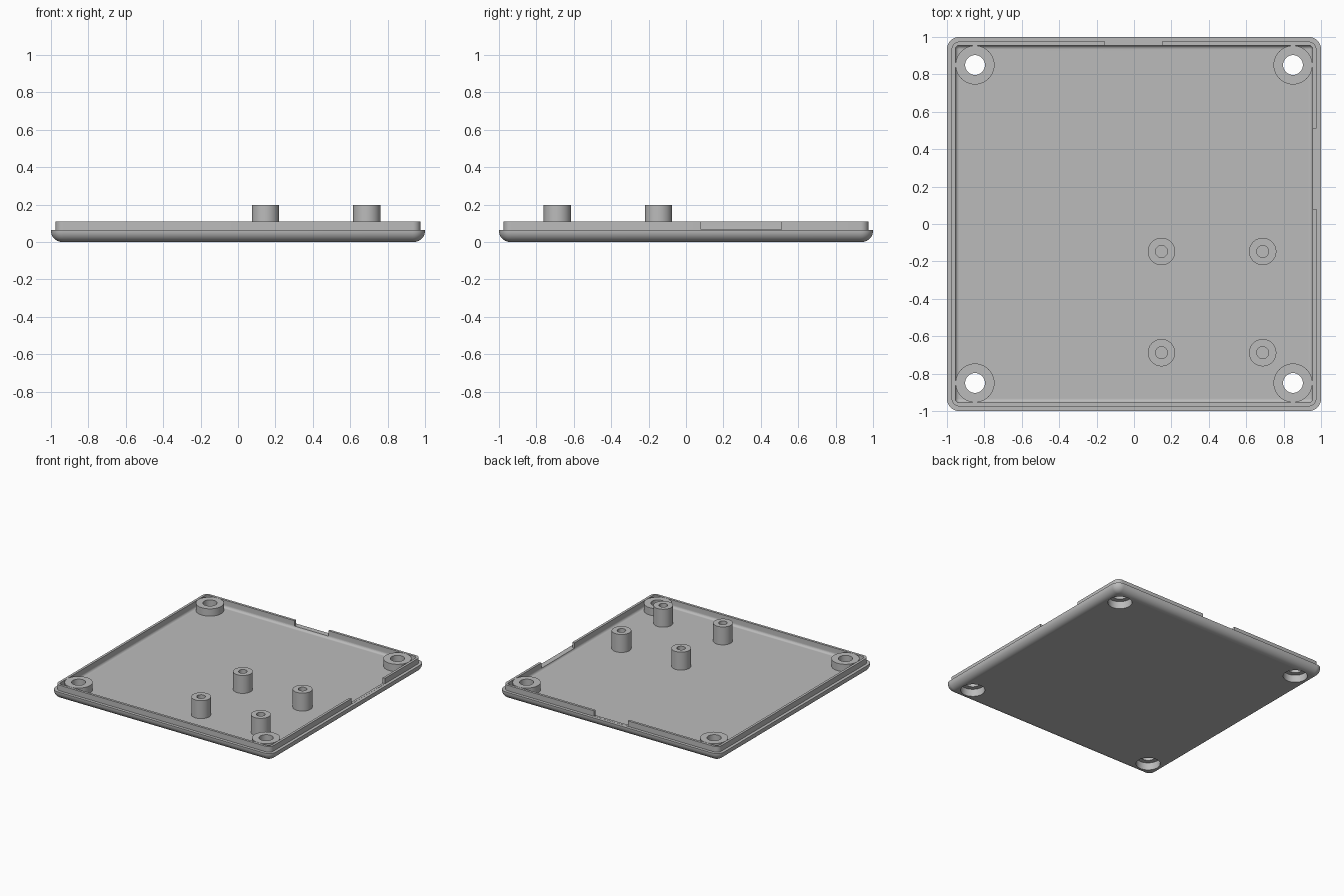
import bpy, bmesh, math
from mathutils import Vector

cube = bpy.data.objects.get("Cube")
if cube:
    bpy.data.objects.remove(cube, do_unlink=True)

GREY = (0.5, 0.5, 0.5, 1)
mat = bpy.data.materials.new("plain grey")
mat.use_nodes = True
mat.diffuse_color = GREY
mat.node_tree.nodes["Principled BSDF"].inputs["Base Color"].default_value = GREY

FLOOR, RIM, TOP = 0.05, 0.065, 0.11


def make_object(name, bm):
    bmesh.ops.recalc_face_normals(bm, faces=bm.faces)
    mesh = bpy.data.meshes.new(name)
    bm.to_mesh(mesh)
    bm.free()
    mesh.materials.append(mat)
    obj = bpy.data.objects.new(name, mesh)
    bpy.context.collection.objects.link(obj)
    return obj


def loft(name, rings):
    """Skin a list of equal-length point rings and cap both ends."""
    bm = bmesh.new()
    loops = [[bm.verts.new(p) for p in ring] for ring in rings]
    n = len(loops[0])
    for a, b in zip(loops, loops[1:]):
        for i in range(n):
            j = (i + 1) % n
            bm.faces.new((a[i], a[j], b[j], b[i]))
    bm.faces.new(loops[0])
    bm.faces.new(loops[-1])
    return make_object(name, bm)


def rounded_square(inset, z, steps=8):
    """Ring of a square with rounded corners, inset from the outer edge."""
    r = max(0.066 - inset, 0.004)
    c = 1 - inset - r
    pts = []
    for k in range(4):
        sx, sy = ((1, 1), (-1, 1), (-1, -1), (1, -1))[k]
        for i in range(steps + 1):
            a = math.pi / 2 * (k + i / steps)
            pts.append((sx * c + r * math.cos(a), sy * c + r * math.sin(a), z))
    return pts


def lathe(name, x, y, profile, n=48):
    return loft(name, [[(x + r * math.cos(2 * math.pi * i / n),
                         y + r * math.sin(2 * math.pi * i / n), z)
                        for i in range(n)] for r, z in profile])


def box(name, low, high):
    bm = bmesh.new()
    bmesh.ops.create_cube(bm, size=1)
    low, high = Vector(low), Vector(high)
    for v in bm.verts:
        v.co = (low + high) / 2 + v.co * (high - low)
    return make_object(name, bm)


def combine(target, tool, operation):
    """Apply a boolean and remove its helper."""
    tool.hide_render = True
    mod = target.modifiers.new("combine", 'BOOLEAN')
    mod.operation, mod.object, mod.solver = operation, tool, 'EXACT'
    bpy.context.view_layer.objects.active = target
    bpy.ops.object.modifier_apply(modifier=mod.name)
    bpy.data.objects.remove(tool, do_unlink=True)


def smooth(obj):
    bpy.ops.object.select_all(action='DESELECT')
    obj.select_set(True)
    bpy.context.view_layer.objects.active = obj
    bpy.ops.object.shade_smooth_by_angle(angle=math.radians(30))


# Tray section: rounded underside, ledge, raised lip, filleted floor
quarter = [math.pi / 2 * i / 8 for i in range(9)]
section = [(0.06 * (1 - math.sin(a)), 0.06 * (1 - math.cos(a))) for a in quarter]
section += [(0, RIM), (0.025, RIM), (0.025, TOP), (0.045, TOP)]
section += [(0.065 - 0.02 * math.cos(a), FLOOR + 0.02 * (1 - math.sin(a)))
            for a in quarter]
tray = loft("lid_tray", [rounded_square(i, z) for i, z in section])

# Corner screw bosses with a through hole and a counterbore underneath
for x in (-0.85, 0.85):
    for y in (-0.85, 0.85):
        combine(tray, lathe("boss", x, y, [(0.104, 0.03), (0.104, TOP)]), 'UNION')
        combine(tray, lathe("screw_hole", x, y, [
            (0.09, -0.05), (0.09, 0.06), (0.053, 0.06), (0.053, 0.2)]), 'DIFFERENCE')

# Notches in the lip on the +x side and the back
combine(tray, box("side_notch", (0.945, 0.08, RIM + 0.001), (0.985, 0.51, 0.2)), 'DIFFERENCE')
combine(tray, box("back_notch", (-0.155, 0.945, RIM + 0.001), (0.15, 0.985, 0.2)), 'DIFFERENCE')
smooth(tray)

# Four hollow standoffs
for x, side in ((0.147, "right"), (0.688, "left")):
    for y, end in ((-0.688, "front"), (-0.147, "back")):
        smooth(lathe(f"standoff_{end}_{side}", x, y, [
            (0.073, FLOOR - 0.01), (0.073, 0.197), (0.032, 0.197), (0.032, FLOOR + 0.005)]))
